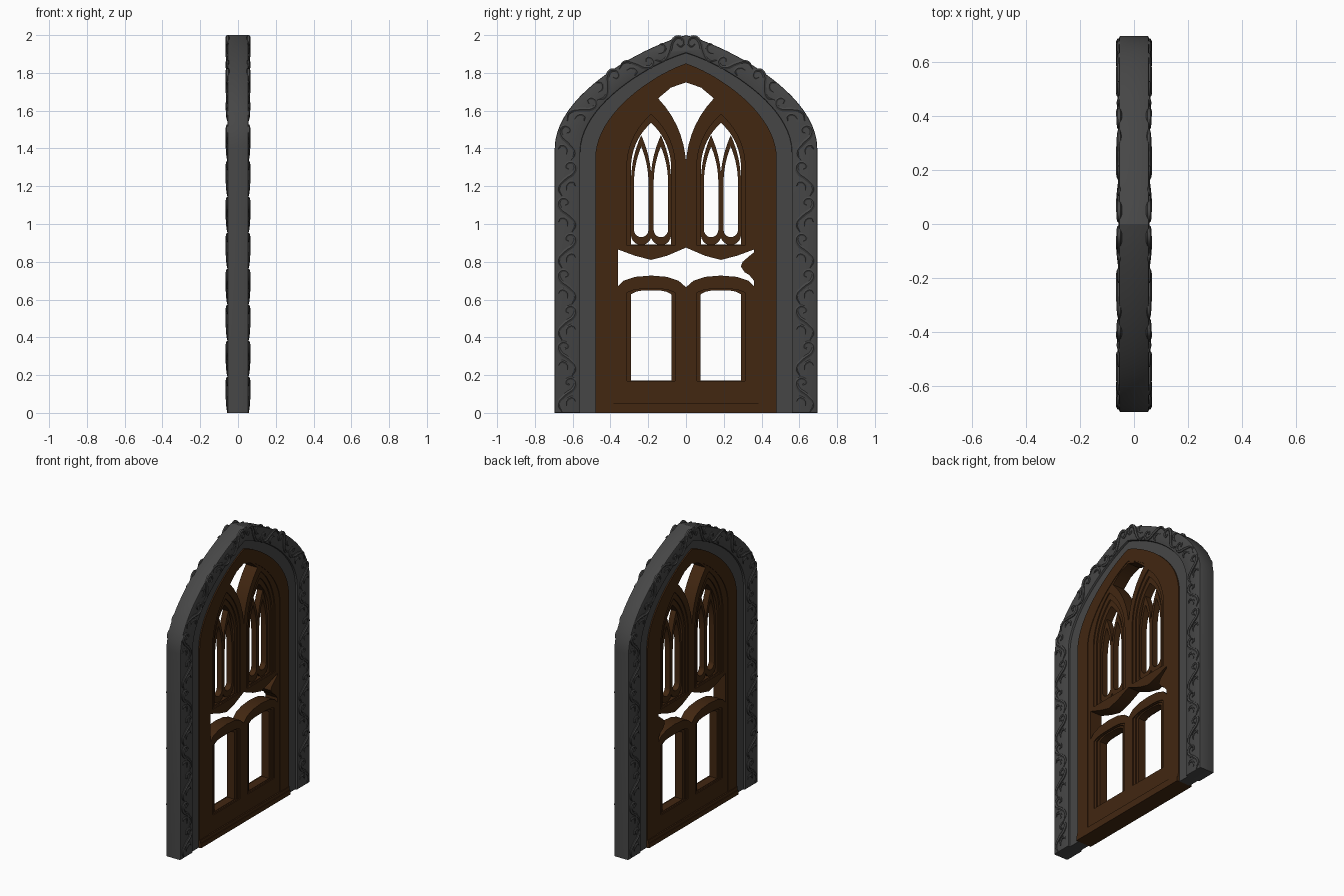
import bpy, bmesh, math
from mathutils import Matrix, Vector

if "Cube" in bpy.data.objects:
    bpy.data.objects.remove(bpy.data.objects["Cube"])


def material(name, rgb):
    m = bpy.data.materials.new(name)
    m.diffuse_color = (*rgb, 1)
    m.use_nodes = True
    m.node_tree.nodes["Principled BSDF"].inputs["Base Color"].default_value = m.diffuse_color
    return m


STONE = material("dark grey stone", (0.062, 0.062, 0.062))
WOOD = material("dark brown wood", (0.054, 0.020, 0.0055))
# the outlines are drawn as (y, z) and extruded along x
TO_YZ = Matrix(((0, 0, 1, 0), (1, 0, 0, 0), (0, 1, 0, 0), (0, 0, 0, 1)))


def bake(name, curve, mat, matrix=None):
    """Turn a curve into a clean mesh object."""
    tmp = bpy.data.objects.new("tmp", curve)
    bpy.context.scene.collection.objects.link(tmp)
    dg = bpy.context.evaluated_depsgraph_get()
    me = bpy.data.meshes.new_from_object(tmp.evaluated_get(dg))
    bpy.data.objects.remove(tmp)
    if matrix:
        me.transform(matrix)
    bm = bmesh.new()
    bm.from_mesh(me)
    bmesh.ops.remove_doubles(bm, verts=bm.verts, dist=1e-5)
    bmesh.ops.recalc_face_normals(bm, faces=bm.faces)
    bm.to_mesh(me)
    bm.free()
    me.materials.clear()
    me.materials.append(mat)
    ob = bpy.data.objects.new(name, me)
    bpy.context.scene.collection.objects.link(ob)
    return ob


def plate(name, loops, half, mat, bevel=0.0):
    """Flat plate from an outline and its holes, from x = -half to half."""
    c = bpy.data.curves.new(name, 'CURVE')
    c.dimensions = '2D'
    c.fill_mode = 'BOTH'
    c.extrude = half - bevel
    c.bevel_depth = bevel
    c.bevel_resolution = 1
    c.offset = -bevel
    for pts in loops:
        s = c.splines.new('POLY')
        s.points.add(len(pts) - 1)
        for p, (u, v) in zip(s.points, pts):
            p.co = (u, v, 0, 1)
        s.use_cyclic_u = True
    return bake(name, c, mat, TO_YZ)


def mirrored(right):
    """Left-to-right path from the right half, which ends on the axis."""
    return [(-y, z) for y, z in right] + right[-2::-1]


def arch(w, zs, za, z0=0.0, n=20):
    """Depressed pointed arch, from left foot over the apex to right foot."""
    h = za - zs
    ctrl = [(w, zs), (w, zs + .47 * h), (.36 * w, za - .115 * h), (0, za)]
    half = [(w, z0)]
    for i in range(n + 1):
        t = i / n
        k = ((1 - t) ** 3, 3 * t * (1 - t) ** 2, 3 * t * t * (1 - t), t ** 3)
        half.append(tuple(sum(a * p[j] for a, p in zip(k, ctrl)) for j in (0, 1)))
    return mirrored(half)


def lancet(c, w, z0, zs, za, rounded=False, n=12):
    """Pointed window outline; the foot is square or round."""
    h = za - zs
    R = (w * w + h * h) / (2 * w)
    half = [] if rounded else [(w, z0)]
    for i in range(n + 1):
        dz = h * i / n
        half.append((max(0, w - R + math.sqrt(R * R - dz * dz)), zs + dz))
    pts = mirrored(half)
    if rounded:
        pts += [(w * math.cos(a), z0 + w - w * math.sin(a))
                for a in (math.pi * i / 10 for i in range(11))]
    return [(c + y, z) for y, z in pts]


def panel(c, w, z0, z1):
    """Rectangle with a gently arched top."""
    n = 8
    top = [(c - w + 2 * w * i / n, z1 - .02 * (2 * i / n - 1) ** 4) for i in range(n + 1)]
    return [(c - w, z0)] + top + [(c + w, z0)]


# stone surround
S_OUT, S_IN, W_OUT = arch(.695, 1.4, 2.0), arch(.56, 1.38, 1.905), arch(.48, 1.35, 1.85)
plate("stone_surround", [S_OUT + S_IN[::-1]], .055, STONE, .007)
plate("stone_inner_reveal", [S_IN + W_OUT[::-1]], .04, STONE)

# openings of the door leaf
spring, R, w = 1.3, .525, .185
side = [(w - R - w + math.sqrt(R * R - (z - spring) ** 2), z)
        for z in (1.665, 1.62, 1.57, 1.52, 1.47, 1.42, 1.37)]
top_half = [(-y, z) for y, z in side]
TOP_HOLE = mirrored(top_half + [(0, 1.335)]) + [(.08, 1.722), (0, 1.75), (-.08, 1.722)]
low = mirrored([(.36, .67), (.33, .70), (.27, .72), (.185, .727), (.1, .72), (.04, .70), (0, .665)])
high = mirrored([(.36, .865), (.27, .832), (.185, .81), (.1, .832), (0, .875)])
lock = [(.36, .70), (.335, .73), (.31, .745), (.29, .775), (.30, .80), (.335, .83), (.36, .85)]
MID_HOLE = low + lock + high[::-1]
holes = [TOP_HOLE, MID_HOLE]
for c in (-.185, .185):
    holes += [lancet(c, .15, .885, 1.3, 1.625), panel(c, .145, .165, .66)]

# door leaf with its raised border and base mouldings
plate("door_leaf", [W_OUT] + holes, .044, WOOD)
plate("door_border", [W_OUT + arch(.385, 1.33, 1.765)[::-1]], .048, WOOD)
for name, z, half in (("base_moulding", .03, .058), ("base_step", .052, .053)):
    plate(name, [[(-.48, 0), (.48, 0), (.48, z), (-.48, z)]], half, WOOD)

# windows and lower panels, left and right
for c, tag in ((-.185, "left"), (.185, "right")):
    a, b, d = (lancet(c, .152, .883, 1.3, 1.627), lancet(c, .128, .887, 1.3, 1.58),
               lancet(c, .106, .892, 1.3, 1.535))
    plate("window_outer_moulding_" + tag, [a, b], .037, WOOD)
    plate("window_inner_moulding_" + tag, [b, d], .028, WOOD)
    for k in (-1, 1):
        cc = c + k * .052
        plate("window_tracery_" + tag, [lancet(cc, .054, .888, 1.22, 1.47, True),
                                        lancet(cc, .038, .93, 1.22, 1.41, True)], .02, WOOD)
    p, q, r = (panel(c, .147, .163, .662), panel(c, .127, .168, .656), panel(c, .107, .172, .648))
    plate("panel_outer_moulding_" + tag, [p, q], .037, WOOD)
    plate("panel_inner_moulding_" + tag, [q, r], .028, WOOD)

# carved scrolls that follow the surround on both faces
SCROLL = [(-.09, .028, .3), (-.05, .046, .8), (0, .008, 1.1), (.035, -.036, 1.1),
          (.07, -.044, 1), (.088, -.016, .8), (.066, .006, .8), (.052, -.012, .5)]
LEAF = [(-.035, -.045, .3), (-.015, -.03, .9), (-.03, .0, .8), (-.06, .002, .3)]
path = [Vector(p) for p in arch(.63, 1.4, 1.955, n=40)]
path = path[:len(path) // 2 + 1]
steps = [(b - a).length for a, b in zip(path, path[1:])]
total, COUNT = sum(steps), 12


def along(s):
    for a, b, l in zip(path, path[1:], steps):
        if s <= l:
            return a.lerp(b, s / l), (b - a).normalized()
        s -= l
    return path[-1], (path[-1] - path[-2]).normalized()


carving = bpy.data.curves.new("carving", 'CURVE')
carving.dimensions = '3D'
carving.bevel_depth = .0105
carving.bevel_resolution = 1
carving.resolution_u = 4
carving.use_fill_caps = True
for i in range(COUNT):
    pos, t = along(total * (i + .5) / COUNT)
    n = Vector((-t.y, t.x))
    flip = -1 if i % 2 else 1
    for x in (-.055, .055):
        for sgn in (-1, 1):
            for shape in (SCROLL, LEAF):
                s = carving.splines.new('BEZIER')
                s.bezier_points.add(len(shape) - 1)
                for bp, (u, v, rad) in zip(s.bezier_points, shape):
                    q = pos + t * u + n * v * flip
                    bp.co = (x, sgn * q.x, q.y)
                    bp.radius = rad
                    bp.handle_left_type = bp.handle_right_type = 'AUTO'
bake("stone_scroll_carving", carving, STONE)

# smooth the curved sides, keep edges sharp
bpy.ops.object.select_all(action='SELECT')
bpy.context.view_layer.objects.active = bpy.context.scene.objects[0]
bpy.ops.object.shade_smooth_by_angle(angle=math.radians(30))
